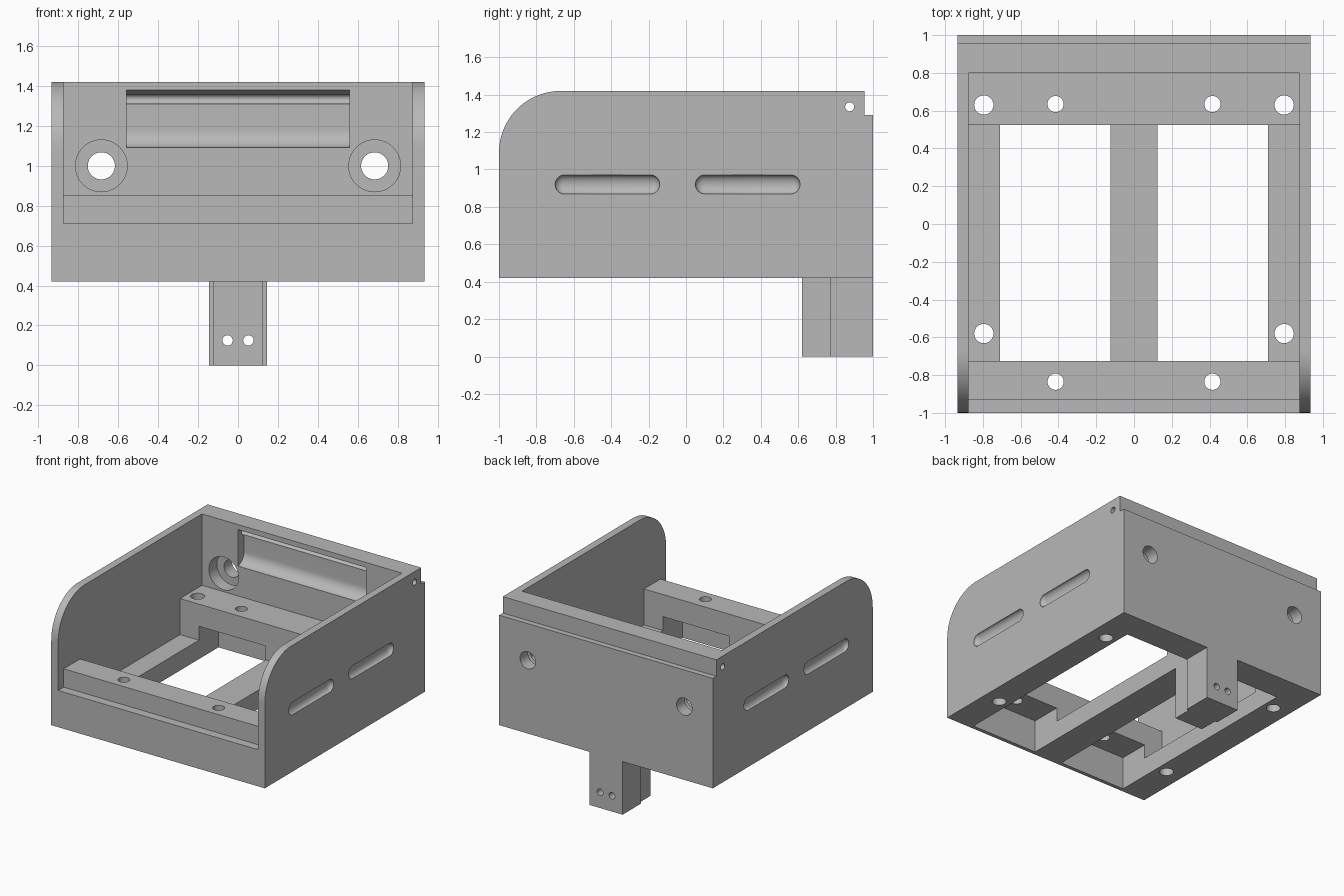
import bpy, bmesh, math
from mathutils import Matrix

cube = bpy.data.objects.get("Cube")
if cube:
    bpy.data.objects.remove(cube)

grey = bpy.data.materials.new("plain_grey")
grey.use_nodes = True
grey.diffuse_color = (0.48, 0.48, 0.48, 1)
grey.node_tree.nodes["Principled BSDF"].inputs["Base Color"].default_value = (0.48, 0.48, 0.48, 1)


def finish(name, bm):
    bmesh.ops.recalc_face_normals(bm, faces=bm.faces)
    mesh = bpy.data.meshes.new(name)
    bm.to_mesh(mesh)
    bm.free()
    mesh.materials.append(grey)
    obj = bpy.data.objects.new(name, mesh)
    bpy.context.collection.objects.link(obj)
    return obj


def box(name, x, y, z):
    bm = bmesh.new()
    bmesh.ops.create_cube(bm, size=1)
    for v in bm.verts:
        for i, (lo, hi) in enumerate((x, y, z)):
            v.co[i] = lo if v.co[i] < 0 else hi
    return finish(name, bm)


def extrude_x(name, profile, half):
    """Extrude a (y, z) outline from -half to +half along x."""
    bm = bmesh.new()
    face = bm.faces.new([bm.verts.new((-half, y, z)) for y, z in profile])
    side = bmesh.ops.extrude_face_region(bm, geom=[face])["geom"]
    moved = [g for g in side if isinstance(g, bmesh.types.BMVert)]
    bmesh.ops.translate(bm, verts=moved, vec=(2 * half, 0, 0))
    return finish(name, bm)


def rod(name, center, radius, length, axis, sides=40):
    bm = bmesh.new()
    turn = {"x": Matrix.Rotation(math.pi / 2, 4, "Y"),
            "y": Matrix.Rotation(math.pi / 2, 4, "X"),
            "z": Matrix.Identity(4)}[axis]
    bmesh.ops.create_cone(bm, cap_ends=True, segments=sides, radius1=radius, radius2=radius,
                          depth=length, matrix=Matrix.Translation(center) @ turn)
    return finish(name, bm)


def slot(name, x, y0, y1, z, radius, depth):
    """Capsule along y, flattened in x, for a shallow rounded groove."""
    bm = bmesh.new()
    bmesh.ops.create_uvsphere(bm, u_segments=32, v_segments=16, radius=radius)
    bmesh.ops.rotate(bm, verts=bm.verts, matrix=Matrix.Rotation(math.pi / 2, 3, "X"))
    stretch = (y1 - y0) / 2 - radius
    for v in bm.verts:
        v.co.x *= depth / radius
        if abs(v.co.y) > 1e-5:
            v.co.y += math.copysign(stretch, v.co.y)
    bmesh.ops.translate(bm, verts=bm.verts, vec=(x, (y0 + y1) / 2, z))
    return finish(name, bm)


def arc(cy, cz, r, start, end, steps):
    angles = [math.radians(start + (end - start) * i / steps) for i in range(steps + 1)]
    return [(cy + r * math.cos(a), cz + r * math.sin(a)) for a in angles]


# Outer body: rounded front top corner, stepped rear top edge
outline = [(-1, 0.42), (1, 0.42), (1, 1.29), (0.955, 1.29), (0.955, 1.42)]
body = extrude_x("bracket_body", outline + arc(-0.67, 1.09, 0.33, 90, 180, 24), 0.935)


def combine(tool, operation="DIFFERENCE"):
    tool.hide_render = True
    mod = body.modifiers.new(tool.name, "BOOLEAN")
    mod.operation = operation
    mod.solver = "EXACT"
    mod.object = tool
    bpy.context.view_layer.objects.active = body
    bpy.ops.object.modifier_apply(modifier=mod.name)
    bpy.data.objects.remove(tool)


# Interior tray: space above the bars, front lip and lower ledges
inner = (-0.875, 0.875)
combine(box("tray_cut", inner, (-0.93, 0.8), (0.855, 2)))
combine(box("lip_cut", inner, (-1.2, -0.9), (0.855, 2)))
combine(box("lip_step_cut", inner, (-1.2, -0.93), (0.71, 1)))
combine(box("ledge_cut", inner, (-0.725, 0.525), (0.57, 1)))

# Floor windows, widened below the front and rear bars
for s in (-1, 1):
    x = sorted((s * 0.125, s * 0.71))
    combine(box("window_cut", x, (-0.725, 0.525), (0.3, 1)))
    combine(box("under_bar_cut", x, (-0.97, 0.77), (0.3, 0.68)))

# Hanging post below the rear wall
combine(box("post_back", (-0.145, 0.145), (0.77, 1), (0, 0.5)), "UNION")
combine(box("post_front", (-0.125, 0.125), (0.62, 0.8), (0, 0.5)), "UNION")

# Rounded recess in the rear wall and the hinge pin bore
recess = [(0.75, 1.38), (0.75, 1.09), (0.785, 1.09)] + arc(0.785, 1.18, 0.09, -90, 0, 12)[1:]
recess += [(0.875, 1.355), (0.8, 1.38)]
combine(extrude_x("recess_cut", recess, 0.56))
combine(rod("hinge_bore", (0, 0.875, 1.335), 0.024, 3, "x", 24))

for s in (-1, 1):
    # Counterbored wall holes and post holes
    combine(rod("wall_hole", (s * 0.685, 0.9, 1), 0.068, 0.6, "y"))
    combine(rod("counterbore", (s * 0.685, 0.8, 1), 0.13, 0.2, "y"))
    combine(rod("post_hole", (s * 0.052, 0.8, 0.125), 0.026, 1, "y", 24))
    # Floor mounting holes
    for x, y, r in ((0.795, 0.63, 0.051), (0.795, -0.58, 0.051),
                    (0.415, 0.635, 0.043), (0.415, -0.835, 0.043)):
        combine(rod("floor_hole", (s * x, y, 0.6), r, 0.9, "z", 32))
    # Finger grooves on the outer sides
    for y0, y1 in ((-0.7, -0.14), (0.05, 0.61)):
        combine(slot("side_groove", s * 0.935, y0, y1, 0.92, 0.051, 0.035))

bpy.ops.object.select_all(action="DESELECT")
body.select_set(True)
bpy.context.view_layer.objects.active = body
bpy.ops.object.shade_smooth_by_angle(angle=math.radians(30))
